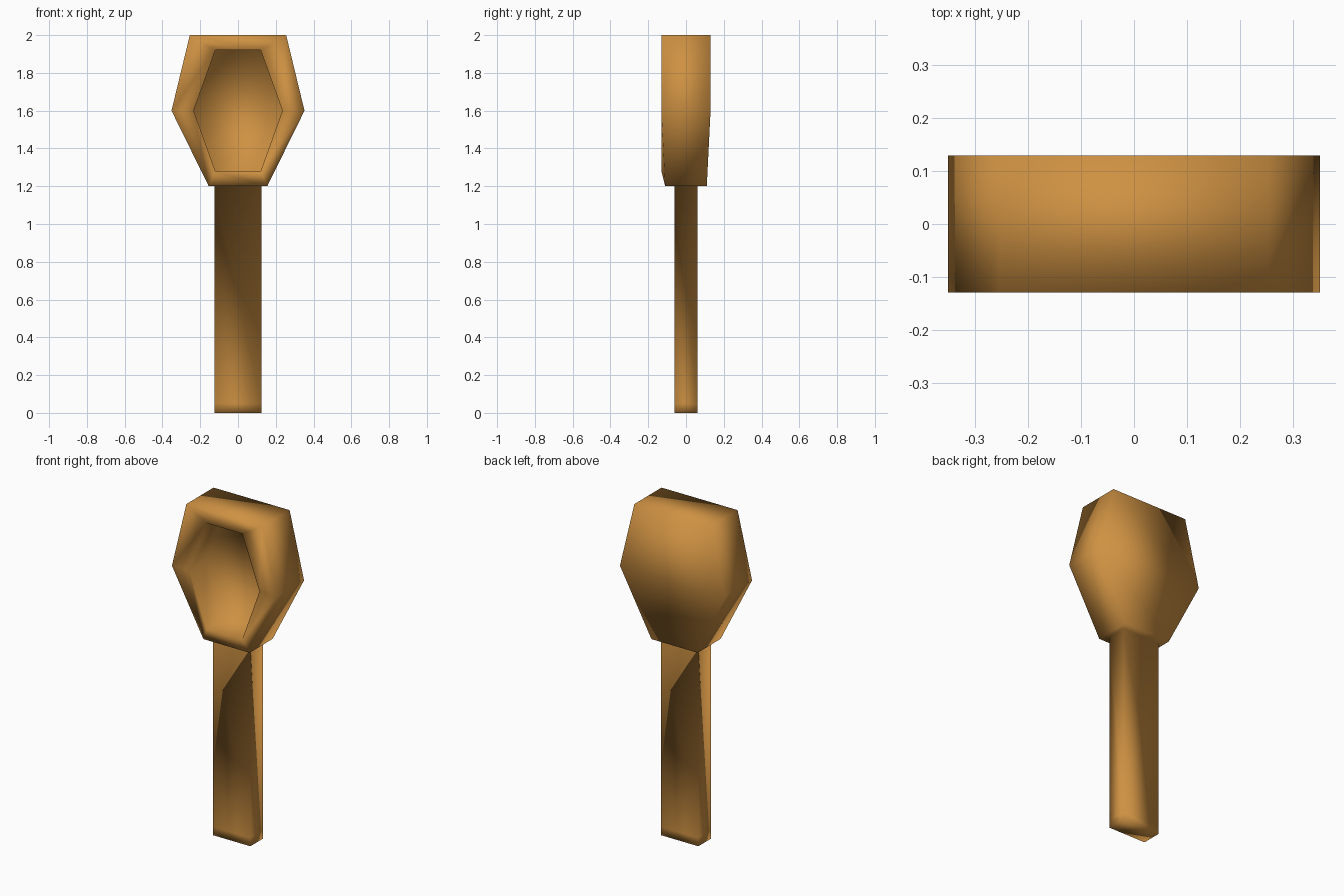
import bpy, bmesh

cube = bpy.data.objects.get("Cube")
if cube:
    bpy.data.objects.remove(cube, do_unlink=True)

# Carved wood colour
wood = bpy.data.materials.new("warm_wood")
wood.use_nodes = True
colour = (0.62, 0.285, 0.055, 1)
wood.diffuse_color = colour
bsdf = wood.node_tree.nodes["Principled BSDF"]
bsdf.inputs["Base Color"].default_value = colour
bsdf.inputs["Roughness"].default_value = 0.8

bm = bmesh.new()


def hexagon(half, side):
    """Mirrored six-sided ring from (x, depth, z) points listed top to bottom."""
    points = [(x, d * side, z) for x, d, z in half]
    points += [(-x, d * side, z) for x, d, z in reversed(half)]
    return [bm.verts.new(p) for p in points]


def rectangle(w, d, z):
    """Ring running front right, back right, back left, front left."""
    return [bm.verts.new(p) for p in
            ((w, -d, z), (w, d, z), (-w, d, z), (-w, -d, z))]


def bridge(a, b, skip=()):
    n = len(a)
    for i in range(n):
        if i not in skip:
            j = (i + 1) % n
            bm.faces.new((a[i], a[j], b[j], b[i]))


# Head: outer shell with the underside left open for the handle
outline = [(0.255, 0.13, 2.0), (0.352, 0.13, 1.6), (0.155, 0.11, 1.2)]
front = hexagon(outline, -1)
back = hexagon(outline, 1)
bridge(front, back, skip=(2,))
bm.faces.new((back[0], back[1], back[4], back[5]))
bm.faces.new((back[1], back[2], back[3], back[4]))

# Bowl: rim, straight walls and floor
opening = [(0.12, 0.13, 1.92), (0.235, 0.13, 1.6), (0.12, 0.13, 1.28)]
rim = hexagon(opening, -1)
floor = hexagon([(x, -0.03, z) for x, d, z in opening], -1)
bridge(front, rim)
bridge(rim, floor)
bm.faces.new((floor[0], floor[1], floor[4], floor[5]))
bm.faces.new((floor[1], floor[2], floor[3], floor[4]))

# Handle: flat bar growing out of the underside
rings = [[front[2], back[2], back[3], front[3]]]
rings += [rectangle(0.125, 0.06, z) for z in (1.2, 0.05, 0)]
for upper, lower in zip(rings, rings[1:]):
    bridge(upper, lower)
bm.faces.new(rings[-1])

bmesh.ops.recalc_face_normals(bm, faces=bm.faces)
for face in bm.faces:
    face.smooth = True

mesh = bpy.data.meshes.new("spoon")
bm.to_mesh(mesh)
bm.free()
mesh.materials.append(wood)
spoon = bpy.data.objects.new("spoon", mesh)
bpy.context.collection.objects.link(spoon)
